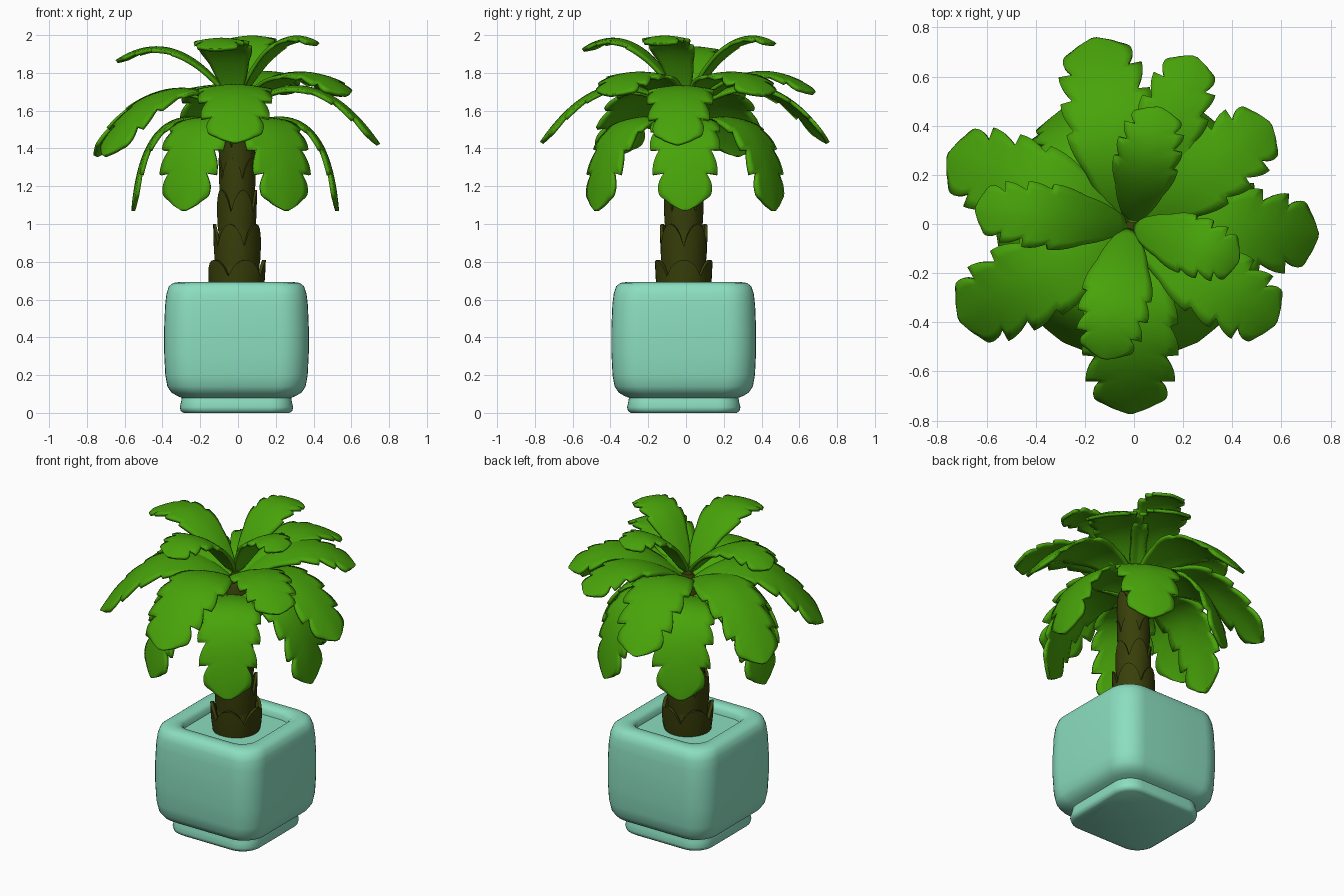
import bpy, bmesh
from math import cos, sin, pi, radians
from mathutils import Vector

cube = bpy.data.objects.get("Cube")
if cube:
    bpy.data.objects.remove(cube)


def material(name, rgb):
    m = bpy.data.materials.new(name)
    m.use_nodes = True
    m.diffuse_color = (*rgb, 1)
    m.node_tree.nodes["Principled BSDF"].inputs["Base Color"].default_value = (*rgb, 1)
    return m


TEAL = material("teal ceramic", (0.26, 0.73, 0.53))
BARK = material("dark bark", (0.04, 0.05, 0.003))
LEAF = material("leaf green", (0.065, 0.37, 0.003))


def finish(name, rows, mat, closed=True, caps=False, angle=40):
    """Skin a list of point rows into one smooth-shaded object."""
    bm = bmesh.new()
    grid = [[bm.verts.new(p) for p in row] for row in rows]
    n = len(rows[0])
    for a, b in zip(grid, grid[1:]):
        for i in range(n if closed else n - 1):
            j = (i + 1) % n
            bm.faces.new((a[i], a[j], b[j], b[i]))
    if caps:
        bm.faces.new(grid[0][::-1])
        bm.faces.new(grid[-1])
    if closed:
        bmesh.ops.recalc_face_normals(bm, faces=bm.faces)
    mesh = bpy.data.meshes.new(name)
    bm.to_mesh(mesh)
    bm.free()
    mesh.materials.append(mat)
    ob = bpy.data.objects.new(name, mesh)
    bpy.context.collection.objects.link(ob)
    bpy.ops.object.select_all(action='DESELECT')
    ob.select_set(True)
    bpy.context.view_layer.objects.active = ob
    bpy.ops.object.shade_smooth_by_angle(angle=radians(angle))
    return ob


# Pot: rounded squares stacked along a profile, over the rim and down inside
def rounded_square(half, z, corner):
    pts = []
    for q, (sx, sy) in enumerate([(1, 1), (-1, 1), (-1, -1), (1, -1)]):
        for k in range(9):
            a = q * pi / 2 + k * pi / 16
            pts.append((sx * (half - corner) + corner * cos(a) - 0.008,
                        sy * (half - corner) + corner * sin(a) - 0.012, z))
    return pts


pot_profile = [
    (0.28, 0), (0.295, 0.01), (0.3, 0.03), (0.293, 0.06), (0.29, 0.08),
    (0.315, 0.09), (0.345, 0.108), (0.366, 0.14), (0.377, 0.2), (0.383, 0.32),
    (0.383, 0.45), (0.378, 0.57), (0.371, 0.63), (0.358, 0.67), (0.335, 0.688),
    (0.3, 0.693), (0.265, 0.688), (0.25, 0.67), (0.245, 0.64)]
finish("pot", [rounded_square(h, z, 0.4 * h) for h, z in pot_profile],
       TEAL, caps=True, angle=60)


# Trunk: a plain core inside flared sleeves with scalloped tops
def ring(r, height, n=40):
    return [(r * cos(2 * pi * i / n) - 0.005, r * sin(2 * pi * i / n) - 0.012,
             height(2 * pi * i / n)) for i in range(n)]


finish("trunk_core", [ring(r, lambda a, z=z: z) for r, z in
                      [(0.13, 0.62), (0.095, 1), (0.08, 1.3), (0.08, 1.55), (0.03, 1.64)]],
       BARK, caps=True)
sleeves = [(0.62, 0.81, 0.148), (0.74, 1.0, 0.123), (0.92, 1.18, 0.103),
           (1.1, 1.35, 0.095), (1.26, 1.52, 0.095)]
for k, (low, high, r) in enumerate(sleeves):
    def top(a, k=k, low=low, high=high):
        return high - 0.45 * (high - low) * (1 - abs(cos(2.5 * a + k * pi / 2)) ** 0.7)

    def middle(a, low=low, top=top):
        return (low + top(a)) / 2

    finish(f"trunk_scales_{k + 1}",
           [ring(r * 0.92, lambda a, z=low: z), ring(r, middle), ring(r * 1.03, top),
            ring(r * 0.9, top), ring(r * 0.7, middle)], BARK)

# Frond outline: half width along the length, with sudden drops between lobes
OUTLINE = [(0, 0.28), (0.2, 0.75), (0.4, 1.02), (0.43, 0.85), (0.58, 1.02),
           (0.61, 0.74), (0.74, 0.95), (0.77, 0.62), (0.88, 0.78), (0.95, 0.52), (1, 0.05)]


def outline_samples():
    for (t0, w0), (t1, w1) in zip(OUTLINE, OUTLINE[1:]):
        steps = 5 if t1 - t0 > 0.04 else 1
        for k in range(steps):
            f = k / steps
            bulge = 0.07 * sin(pi * f)
            yield t0 + (t1 - t0) * f, w0 + (w1 - w0) * f + bulge
    yield OUTLINE[-1]


def frond(name, azimuth, reach, tip_z, half, root_z, bend_r, bend_z, droop):
    a = radians(azimuth)
    out, side, up = Vector((cos(a), sin(a), 0)), Vector((-sin(a), cos(a), 0)), Vector((0, 0, 1))
    centre = Vector((-0.015, -0.005, 0))
    p0 = centre + out * 0.02 + up * root_z
    p1 = centre + out * bend_r * reach + up * bend_z
    p2 = centre + out * reach + up * tip_z
    rows = []
    for t, w in outline_samples():
        row = []
        for i in range(-4, 5):
            u = i / 4
            s = t + 0.1 * abs(u) ** 1.3 * w * min(1, 4 * (1 - t))
            p = p0 * (1 - s) ** 2 + p1 * 2 * s * (1 - s) + p2 * s * s
            tangent = ((p1 - p0) * (1 - s) + (p2 - p1) * s).normalized()
            normal = tangent.cross(side)
            crease = -droop * (abs(u) ** 1.6) * w * half
            row.append(p + side * (u * w * half) + normal * crease)
        rows.append(row)
    ob = finish(name, rows, LEAF, closed=False, angle=50)
    thick = ob.modifiers.new("thickness", 'SOLIDIFY')
    thick.thickness = 0.02
    thick.offset = 0


# Lower fronds: six hanging evenly around the trunk
for k in range(6):
    frond(f"lower_frond_{k + 1}", 60 * k, 0.54, 1.07, 0.18, 1.5, 0.9, 1.73, 0.1)

# Middle fronds: azimuth, reach, tip height, half width, bend height
middle_fronds = [(-90, 0.76, 1.43, 0.19, 1.93), (-3, 0.76, 1.42, 0.17, 1.92),
                 (159, 0.79, 1.36, 0.18, 1.91), (209, 0.79, 1.36, 0.18, 1.91),
                 (101, 0.77, 1.43, 0.18, 1.93), (-34, 0.71, 1.68, 0.16, 1.95),
                 (36, 0.7, 1.68, 0.16, 1.95), (69, 0.73, 1.69, 0.14, 1.95)]
for k, (az, reach, tip, half, bend) in enumerate(middle_fronds):
    frond(f"middle_frond_{k + 1}", az, reach, tip, half, 1.6, 0.55, bend, 0.12)

# Crown fronds: azimuth, reach, tip height, half width, bend height
crown = [(174, 0.63, 1.86, 0.13, 2.07), (-18, 0.46, 1.95, 0.12, 2.1),
         (-101, 0.55, 1.92, 0.14, 2.11), (76, 0.49, 1.95, 0.13, 2.1)]
for k, (az, reach, tip, half, bend) in enumerate(crown):
    frond(f"crown_frond_{k + 1}", az, reach, tip, half, 1.66, 0.5, bend, 0.12)
